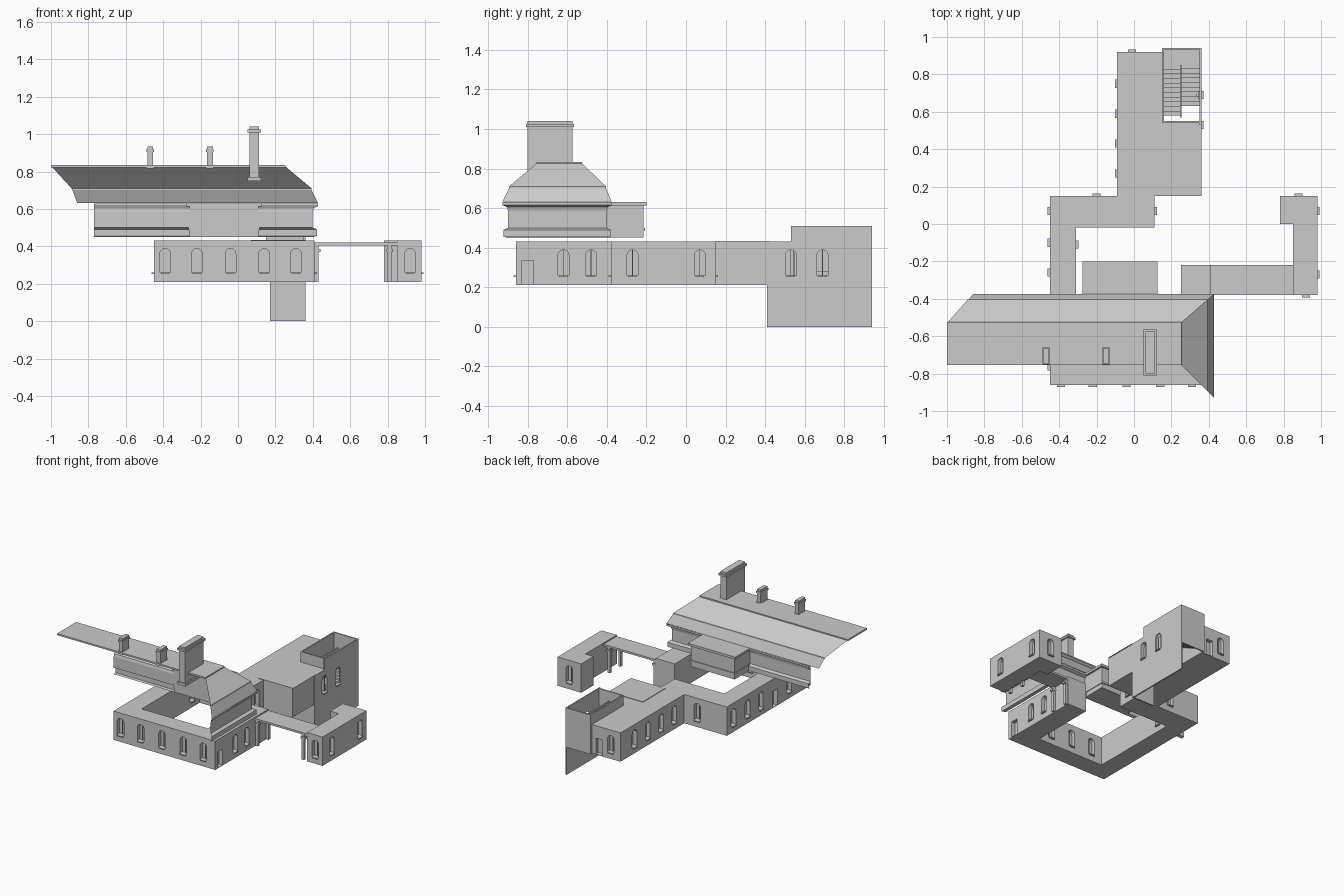
import bpy, bmesh, math
from mathutils import Vector, Matrix

cube = bpy.data.objects.get("Cube")
if cube:
    bpy.data.objects.remove(cube, do_unlink=True)

stone = bpy.data.materials.new("grey_stone")
stone.use_nodes = True
STONE = (0.6, 0.6, 0.6, 1)
stone.diffuse_color = STONE
stone.node_tree.nodes["Principled BSDF"].inputs["Base Color"].default_value = STONE


def make(name, bm):
    bmesh.ops.recalc_face_normals(bm, faces=bm.faces)
    mesh = bpy.data.meshes.new(name)
    bm.to_mesh(mesh)
    bm.free()
    mesh.materials.append(stone)
    ob = bpy.data.objects.new(name, mesh)
    bpy.context.collection.objects.link(ob)
    return ob


def add_box(bm, x, y, z, matrix=Matrix()):
    size = Matrix.Diagonal((x[1] - x[0], y[1] - y[0], z[1] - z[0], 1))
    mid = Matrix.Translation(((x[0] + x[1]) / 2, (y[0] + y[1]) / 2, (z[0] + z[1]) / 2))
    bmesh.ops.create_cube(bm, size=1, matrix=matrix @ mid @ size)


def box(name, x, y, z):
    bm = bmesh.new()
    add_box(bm, x, y, z)
    return make(name, bm)


def add_prism(bm, points, depth):
    face = bm.faces.new([bm.verts.new(p) for p in points])
    grown = bmesh.ops.extrude_face_region(bm, geom=[face])["geom"]
    moved = [g for g in grown if isinstance(g, bmesh.types.BMVert)]
    bmesh.ops.translate(bm, verts=moved, vec=depth)


def prism(name, outline, z0, z1):
    bm = bmesh.new()
    add_prism(bm, [(x, y, z0) for x, y in outline], Vector((0, 0, z1 - z0)))
    return make(name, bm)


FLOOR, TOP = 0.21, 0.43

# Low ranges around the courtyard, with the rear wing
ranges = prism("courtyard_ranges", [
    (-.45, -.86), (.41, -.86), (.41, -.22), (.25, -.22), (.25, -.72), (-.31, -.72),
    (-.31, -.02), (.11, -.02), (.11, .15), (.355, .15), (.355, .54), (.15, .54),
    (.15, .92), (-.09, .92), (-.09, .15), (-.45, .15)], FLOOR, TOP)

# Detached side wing
side_wing = prism("side_wing", [
    (.85, -.38), (.98, -.38), (.98, .15), (.78, .15), (.78, 0), (.85, 0)], FLOOR, TOP)

# Open stair tower
east_wall = box("tower_east_wall", (.35, .36), (.41, .94), (0, TOP))
box("tower_south_footing", (.17, .35), (.41, .42), (0, FLOOR))
box("tower_upper_east_wall", (.35, .36), (.53, .94), (TOP, .51))
box("tower_north_wall", (.15, .35), (.93, .94), (FLOOR, .51))
box("tower_west_wall", (.15, .16), (.54, .93), (FLOOR, .51))
box("tower_south_wall", (.16, .35), (.54, .55), (FLOOR, .51))
box("block_roof", (.07, .36), (.15, .42), (TOP, TOP + .004))

# Two flights of stairs with a landing
bm = bmesh.new()
for i in range(10):
    y, z = .58 + .025 * i, .42 - .012 * i
    add_box(bm, (.16, .245), (y, y + .025), (z - .02, z))
for i in range(8):
    y, z = .83 - .025 * i, .29 - .012 * i
    add_box(bm, (.255, .35), (y - .025, y), (z - .02, z))
add_box(bm, (.16, .35), (.83, .93), (.28, .30))
add_box(bm, (.245, .255), (.57, .85), (.28, .45))
make("tower_stairs", bm)

# Openings: position, outward direction in degrees, kind
SOUTH, EAST, NORTH, WEST = -90, 0, 90, 180
openings = [(x, -.86, SOUTH, True) for x in (-.39, -.22, -.04, .14, .31)]
openings += [(.41, y, EAST, True) for y in (-.62, -.48)]
openings += [(.98, y, EAST, True) for y in (-.27, .07)]
openings += [(.36, y, EAST, True) for y in (.53, .69)]
openings += [(.92, -.38, SOUTH, True), (-.01, .92, NORTH, True), (-.2, .15, NORTH, True)]
openings += [(.11, .07, EAST, True), (-.31, -.11, EAST, True), (.88, .15, NORTH, True)]
openings += [(-.09, y, WEST, True) for y in (.27, .43, .59, .75)]
openings += [(-.45, y, WEST, True) for y in (.07, -.1, -.26, -.6, -.76)]
openings += [(x, -.72, NORTH, True) for x in (-.22, -.04, .14)]
openings += [(.41, -.8, EAST, False), (-.45, -.43, WEST, False), (.09, .92, NORTH, False)]

cut, trim = bmesh.new(), bmesh.new()
HALF = .028
for x, y, angle, arched in openings:
    place = Matrix.Translation((x, y, 0)) @ Matrix.Rotation(math.radians(angle), 4, 'Z')
    if arched:
        low, spring = .26, .36
        arc = [(HALF * math.cos(a), spring + HALF * math.sin(a))
               for a in (math.pi * i / 10 for i in range(11))]
    else:
        low, arc = FLOOR + .004, [(HALF, .335), (-HALF, .335)]
    shape = [(-HALF, low), (HALF, low)] + arc
    inward = place.to_3x3() @ Vector((-.05, 0, 0))
    add_prism(cut, [place @ Vector((.02, s, z)) for s, z in shape], inward)
    if arched:
        add_box(trim, (-.015, .012), (-.022, .022), (low - .008, low), place)
        add_box(trim, (-.028, -.022), (-.002, .002), (low, spring + HALF), place)
cutter = make("opening_cutter", cut)
cutter.hide_render = True
cutter.hide_set(True)
cutter.display_type = 'WIRE'
make("window_sills_and_bars", trim)
for wall in (ranges, side_wing, east_wall):
    mod = wall.modifiers.new("openings", 'BOOLEAN')
    mod.operation, mod.solver, mod.object = 'DIFFERENCE', 'EXACT', cutter

# Covered passage between the ranges and the side wing
box("passage_roof", (.41, .85), (-.38, -.22), (.405, .42))
for x in (.41, .80):
    for y in (-.375, -.245):
        box("passage_pier", (x, x + .02), (y, y + .02), (FLOOR, .41))
        box("passage_pier_capital", (x - .005, x + .03), (y - .004, y + .024), (.37, .385))


# Open-sided hipped roof and upper wall, swept round the rear and east sides
def sweep(name, rows):
    bm = bmesh.new()
    loops = []
    for out, z, west in rows:
        x, y = .25 + 1.15 * out, -.53 + out
        loops.append([bm.verts.new(p) for p in
                      ((west, y, z), (x, y, z), (x, -.75 - 1.15 * out, z))])
    for a, b in zip(loops, loops[1:]):
        for i in range(2):
            bm.faces.new((a[i], b[i], b[i + 1], a[i + 1]))
    return make(name, bm)


sweep("mansard_roof", [(0, .83, -1), (.125, .71, -.89), (.125, .70, -.885), (.155, .632, -.86)])
sweep("upper_wall", [(.155, .63, -.77), (.155, .615, -.77), (.135, .605, -.77), (.13, .585, -.77),
                     (.13, .5, -.77), (.15, .49, -.77), (.15, .455, -.77), (.13, .45, -.77)])
box("roof_flat", (-1, .255), (-.755, -.525), (.822, .834))

# Rear bay
box("bay_wall", (-.26, .11), (-.40, -.215), (.45, .615))
box("bay_cornice", (-.275, .125), (-.40, -.2), (.612, .63))
box("bay_sill_band", (-.265, .115), (-.40, -.208), (.485, .5))


# Chimneys with a foot and a stepped cap
def chimney(name, x, y, z, lip):
    bm = bmesh.new()
    add_box(bm, x, y, z)
    for low, high, grow in ((z[0], z[0] + .02, lip), (z[1] - .03, z[1] - .015, lip)):
        add_box(bm, (x[0] - grow, x[1] + grow), (y[0] - grow, y[1] + grow), (low, high))
    make(name, bm)


for x in (-.47, -.15):
    chimney("small_chimney", (x - .015, x + .015), (-.745, -.665), (.815, .935), .005)
chimney("large_chimney", (.062, .112), (-.80, -.575), (.75, 1.04), .01)
